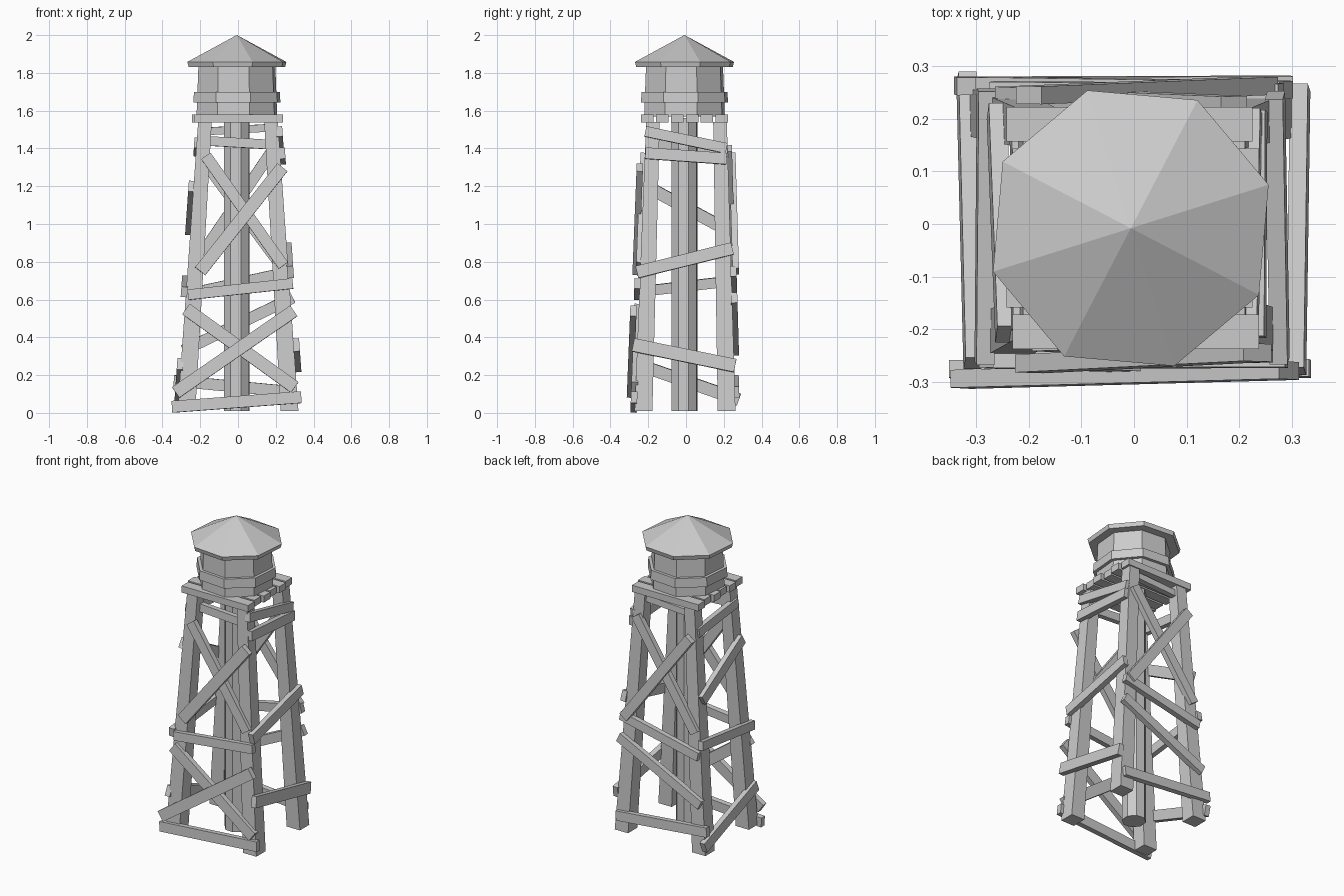
import bpy, bmesh, math
from mathutils import Vector

if "Cube" in bpy.data.objects:
    bpy.data.objects.remove(bpy.data.objects["Cube"])

CX, CY = -0.006, -0.008          # axis of tank and pipe


def finish(name, bm):
    bmesh.ops.recalc_face_normals(bm, faces=bm.faces)
    me = bpy.data.meshes.new(name)
    bm.to_mesh(me)
    bm.free()
    ob = bpy.data.objects.new(name, me)
    bpy.context.collection.objects.link(ob)
    return ob


def loft(name, rings):
    """Closed solid through a list of rings with equal point counts."""
    bm = bmesh.new()
    vs = [[bm.verts.new(p) for p in r] for r in rings]
    n = len(vs[0])
    for a, b in zip(vs, vs[1:]):
        for i in range(n):
            j = (i + 1) % n
            bm.faces.new((a[i], a[j], b[j], b[i]))
    bm.faces.new(vs[0])
    bm.faces.new(vs[-1])
    return finish(name, bm)


def octagon(r, z):
    return [(CX + r * math.cos(math.radians(17.5 + 45 * i)),
             CY + r * math.sin(math.radians(17.5 + 45 * i)), z) for i in range(8)]


def square(x, y, h, z):
    return [(x + sx * h, y + sy * h, z) for sx, sy in ((-1, -1), (1, -1), (1, 1), (-1, 1))]


def beam(name, p, q, normal, width, depth):
    """Board from p to q lying flat on a face with the given normal."""
    p, q, n = Vector(p), Vector(q), Vector(normal)
    d = (q - p).normalized()
    n = (n - d * n.dot(d)).normalized()
    s = d.cross(n) * width / 2
    n = n * depth / 2
    return loft(name, [[c + s + n, c - s + n, c - s - n, c + s - n] for c in (p, q)])


# Legs: tapered, leaning inwards
for sx, side in ((-1, "left"), (1, "right")):
    for sy, end in ((-1, "front"), (1, "back")):
        yb, yt = (0.225, 0.175) if sy < 0 else (0.215, 0.18)
        loft(f"{end}_{side}_leg", [square(sx * 0.273, sy * yb, 0.047, 0.01),
                                   square(sx * 0.175, sy * yt, 0.036, 1.54)])

# Central pipe
loft("central_pipe", [octagon(0.071, 0.01), octagon(0.071, 1.56)])

# Braces: (start, z, end, z, width, offset out of the leg face)
FACES = {
    "front": ((0, -1), 0.272, 0.211),
    "back": ((0, 1), 0.262, 0.216),
    "right": ((1, 0), 0.320, 0.211),
    "left": ((-1, 0), 0.320, 0.211),
}
BRACES = {
    "front": [(-0.35, 0.032, 0.335, 0.083, 0.062, 0.0),
              (-0.33, 0.108, 0.295, 0.54, 0.068, 0.022),
              (-0.275, 0.55, 0.30, 0.135, 0.068, 0.0),
              (-0.265, 0.625, 0.29, 0.685, 0.055, 0.005),
              (-0.17, 1.36, 0.24, 0.78, 0.06, 0.0),
              (-0.2, 0.75, 0.235, 1.30, 0.068, 0.018),
              (-0.17, 1.44, 0.18, 1.42, 0.05, -0.06)],
    "back": [(0.19, 1.40, -0.24, 0.77, 0.06, 0.0),
             (0.25, 0.75, -0.2, 1.36, 0.06, 0.018),
             (0.28, 0.75, -0.27, 0.63, 0.055, 0.005),
             (0.29, 0.61, -0.29, 0.33, 0.06, 0.005),
             (0.30, 0.11, -0.34, 0.17, 0.06, 0.0),
             (0.18, 1.51, -0.18, 1.49, 0.04, -0.04)],
    "right": [(-0.28, 0.36, 0.26, 0.25, 0.07, 0.008),
              (-0.26, 0.745, 0.245, 0.87, 0.065, 0.004),
              (-0.215, 1.375, 0.215, 1.345, 0.06, 0.004),
              (-0.215, 1.49, 0.215, 1.40, 0.055, -0.002)],
    "left": [(-0.21, 1.20, 0.215, 0.97, 0.065, 0.004),
             (-0.265, 0.64, 0.255, 0.70, 0.055, 0.004),
             (-0.265, 0.26, 0.28, 0.07, 0.065, -0.002),
             (-0.2, 1.43, 0.2, 1.385, 0.055, -0.01)],
}
for face, rows in BRACES.items():
    (nx, ny), low, high = FACES[face]
    slope = (low - high) / 1.54
    for k, (a, za, b, zb, w, off) in enumerate(rows):
        ends = []
        for t, z in ((a, za), (b, zb)):
            out = low - slope * z + off + 0.006
            ends.append((nx * out, t, z) if nx else (t, ny * out, z))
        beam(f"{face}_brace_{k + 1}", *ends, (nx, ny, slope), w, 0.034)

# Platform planks, with small gaps
for i in range(6):
    y = -0.205 + i * 0.079
    jog = 0.006 * (-1) ** i
    beam(f"platform_plank_{i + 1}", (-0.237 + jog, y, 1.558), (0.232 + jog, y, 1.558),
         (0, 0, 1), 0.066, 0.042)

# Tank, hoop and conical roof
loft("tank", [octagon(0.224, 1.57), octagon(0.213, 1.85)])
loft("tank_hoop", [octagon(0.242, 1.642), octagon(0.238, 1.70)])
loft("roof", [octagon(0.268, 1.832), octagon(0.275, 1.858), octagon(0.0008, 2.0)])
